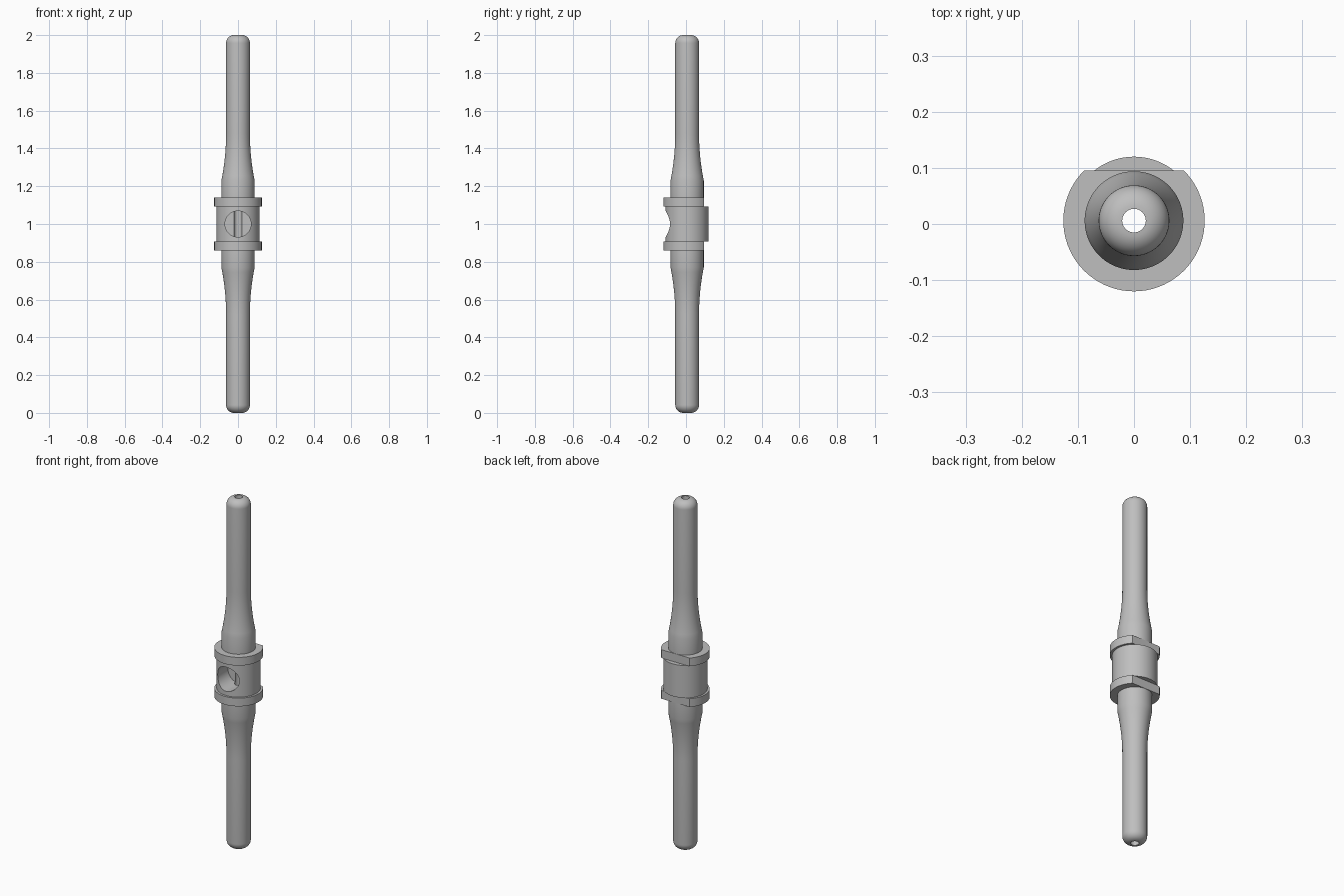
import bpy, bmesh, math
from mathutils import Matrix, Vector

old = bpy.data.objects.get("Cube")
if old:
    bpy.data.objects.remove(old, do_unlink=True)

AXIS_Y = 0.006      # the shaft sits slightly behind the centre
BORE, TUBE, SLEEVE, BARREL, FLANGE = 0.021, 0.063, 0.088, 0.114, 0.126
SEGMENTS = 72

grey = bpy.data.materials.new("plain grey")
grey.use_nodes = True
colour = (0.52, 0.52, 0.52, 1)
grey.diffuse_color = colour
grey.node_tree.nodes["Principled BSDF"].inputs["Base Color"].default_value = colour


def add_object(name, bm):
    bmesh.ops.recalc_face_normals(bm, faces=bm.faces)
    mesh = bpy.data.meshes.new(name)
    bm.to_mesh(mesh)
    bm.free()
    mesh.materials.append(grey)
    obj = bpy.data.objects.new(name, mesh)
    bpy.context.collection.objects.link(obj)
    return obj


def cut(obj, cutter):
    mod = obj.modifiers.new("cut", 'BOOLEAN')
    mod.operation = 'DIFFERENCE'
    mod.solver = 'EXACT'
    mod.object = cutter
    bpy.context.view_layer.objects.active = obj
    bpy.ops.object.modifier_apply(modifier=mod.name)
    bpy.data.objects.remove(cutter, do_unlink=True)


# Half profile: barrel edge, flange, sleeve, flared taper, tube, rounded tip
half = [(BARREL, 0.093), (FLANGE, 0.093), (FLANGE, 0.14), (SLEEVE, 0.14)]
for i in range(11):
    t = i / 10
    half.append((TUBE + (SLEEVE - TUBE) * (1 - t) ** 2, 0.23 + 0.25 * t))
fillet = TUBE - BORE
for i in range(11):
    a = math.pi / 2 * i / 10
    half.append((BORE + fillet * math.cos(a), 1 - fillet + fillet * math.sin(a)))
profile = half + [(r, -z) for r, z in reversed(half)]

# Lathe the hollow shaft around its axis
bm = bmesh.new()
verts = [bm.verts.new((r, AXIS_Y, 1 + z)) for r, z in profile]
edges = [bm.edges.new((verts[i - 1], v)) for i, v in enumerate(verts)]
bmesh.ops.spin(bm, geom=verts + edges, cent=(0, AXIS_Y, 0), axis=(0, 0, 1),
               angle=math.tau, steps=SEGMENTS, use_merge=False)
bmesh.ops.remove_doubles(bm, verts=bm.verts, dist=1e-5)
shaft = add_object("hollow_shaft", bm)

# Flats on the back of both flanges
for side in (1, -1):
    bm = bmesh.new()
    size = Matrix.Diagonal((0.4, 0.1, 0.07, 1))
    place = Matrix.Translation((0, AXIS_Y + 0.139, 1 + side * 0.1275))
    bmesh.ops.create_cube(bm, size=1, matrix=place @ size)
    cut(shaft, add_object("flat_cutter", bm))

# Round port in the front of the barrel, reaching the bore
bm = bmesh.new()
turn = Matrix.Rotation(math.pi / 2, 4, 'X')
bmesh.ops.create_cone(bm, cap_ends=True, segments=48, radius1=0.069, radius2=0.069,
                      depth=0.2, matrix=Matrix.Translation((0, AXIS_Y - 0.099, 1)) @ turn)
cut(shaft, add_object("port_cutter", bm))

# Smooth the round surfaces, keep the machined edges crisp
bpy.ops.object.select_all(action='DESELECT')
shaft.select_set(True)
bpy.context.view_layer.objects.active = shaft
bpy.ops.object.shade_smooth_by_angle(angle=math.radians(30))
